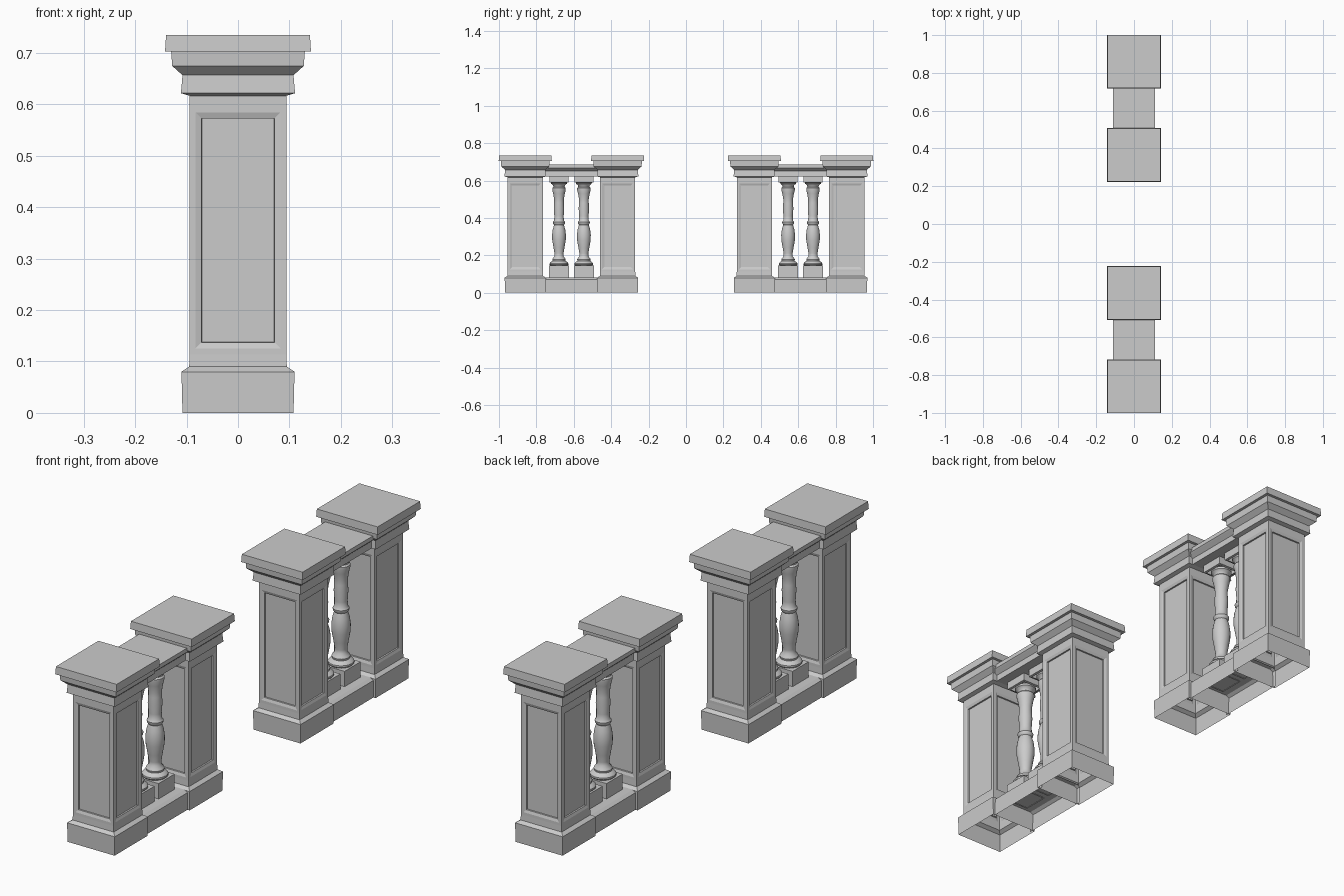
import bpy, bmesh, math

if "Cube" in bpy.data.objects:
    bpy.data.objects.remove(bpy.data.objects["Cube"])

GROUP_Y = 0.6125      # centre of each balustrade section
PIER_OFF = 0.247      # pier distance from section centre
BAL_OFF = 0.0665      # baluster distance from section centre
S2 = math.sqrt(2)

PIER = [(.108, 0), (.110, .080), (.095, .090), (.094, .114), (.094, .596),
        (.094, .617), (.111, .622), (.108, .657), (.128, .675), (.130, .703),
        (.142, .703), (.140, .735)]
TURNING = [(.044, .143), (.050, .150), (.050, .157), (.043, .165), (.034, .170),
           (.036, .178), (.033, .184), (.024, .195), (.024, .21), (.029, .24),
           (.036, .28), (.037, .31), (.033, .34), (.026, .363), (.031, .369),
           (.032, .378), (.026, .386), (.025, .41), (.028, .45), (.026, .48),
           (.026, .50), (.031, .53), (.036, .55), (.036, .560), (.030, .566),
           (.032, .575), (.042, .583), (.042, .592)]


def finish(bm, name, y):
    me = bpy.data.meshes.new(name)
    bm.to_mesh(me)
    bm.free()
    ob = bpy.data.objects.new(name, me)
    ob.location.y = y
    bpy.context.collection.objects.link(ob)
    return ob


def loft(bm, profile, n, start=0.0, scale=1.0, cap=True):
    """Stack n-sided rings along z; the bottom stays open."""
    rings = [[bm.verts.new((r * scale * math.cos(start + 2 * math.pi * i / n),
                            r * scale * math.sin(start + 2 * math.pi * i / n), z))
              for i in range(n)] for r, z in profile]
    bands = [[bm.faces.new((a[i], a[(i + 1) % n], b[(i + 1) % n], b[i]))
              for i in range(n)] for a, b in zip(rings, rings[1:])]
    if cap:
        bm.faces.new(rings[-1])
    return bands


def square_loft(bm, profile):
    return loft(bm, profile, 4, math.pi / 4, S2)


def pier(y):
    bm = bmesh.new()
    panels = square_loft(bm, PIER)[3]
    bm.normal_update()
    # sunken panel with a sloped border on all four sides
    for thick, depth in ((.016, 0), (.0165, -.004), (.001, -.006)):
        bmesh.ops.inset_individual(bm, faces=panels, thickness=thick, depth=depth)
        bm.normal_update()
    finish(bm, "pier", y)


def rail(name, section, y, half=.155):
    """Mirrored (half width, z) section run along y."""
    bm = bmesh.new()
    pts = section + [(-x, z) for x, z in reversed(section)]
    a = [bm.verts.new((x, -half, z)) for x, z in pts]
    b = [bm.verts.new((x, half, z)) for x, z in pts]
    for i in range(len(pts) - 1):
        bm.faces.new((a[i], b[i], b[i + 1], a[i + 1]))
    bmesh.ops.recalc_face_normals(bm, faces=bm.faces)
    finish(bm, name, y)


def baluster(y):
    bm = bmesh.new()
    square_loft(bm, [(.053, .078), (.053, .145)])
    finish(bm, "baluster_plinth", y)
    bm = bmesh.new()
    square_loft(bm, [(0.042, .588), (.051, .590), (.051, .622)])
    finish(bm, "baluster_cap", y)
    bm = bmesh.new()
    loft(bm, TURNING, 20, cap=False)
    ob = finish(bm, "baluster_turning", y)
    bpy.ops.object.select_all(action='DESELECT')
    ob.select_set(True)
    bpy.context.view_layer.objects.active = ob
    bpy.ops.object.shade_smooth_by_angle(angle=math.radians(40))


for side in (-1, 1):
    c = side * GROUP_Y
    for s in (-1, 1):
        pier(c + s * PIER_OFF)
        baluster(c + s * BAL_OFF)
    # open-bottomed base course and moulded handrail
    rail("base_rail", [(.098, 0), (.099, .072), (.086, .081)], c)
    rail("hand_rail", [(0.0, .622), (.092, .622), (.090, .650), (.106, .664),
                       (.110, .668), (.110, .685)], c)
